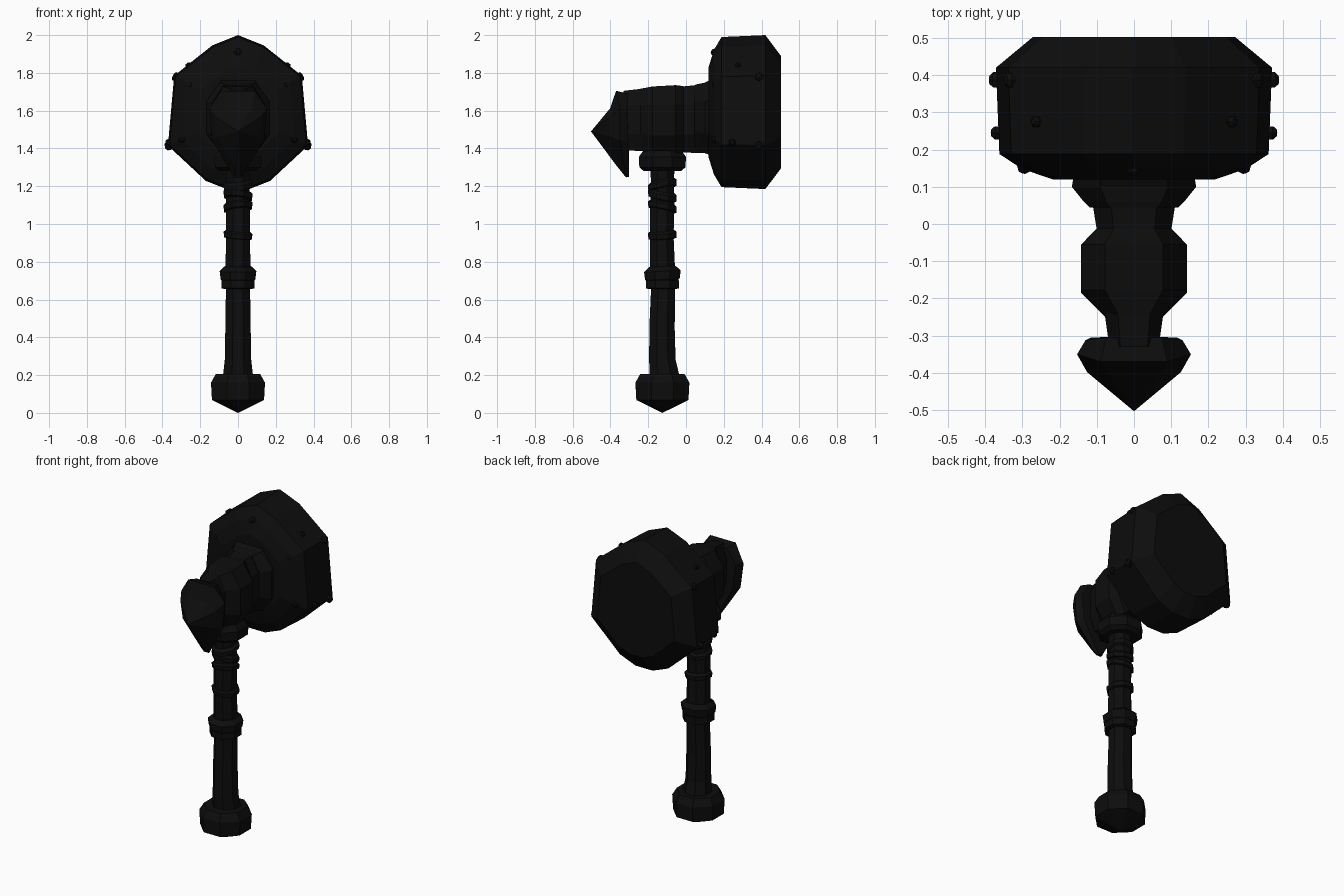
import bpy, bmesh, math
from mathutils import Vector, Matrix

if "Cube" in bpy.data.objects:
    bpy.data.objects.remove(bpy.data.objects["Cube"])

mat = bpy.data.materials.new("dark_iron")
mat.diffuse_color = (0.004, 0.004, 0.004, 1)
mat.use_nodes = True
mat.node_tree.nodes["Principled BSDF"].inputs["Base Color"].default_value = mat.diffuse_color
HY = -0.125          # handle axis in y
HZ = 1.59            # hammer head centre height


def loft(name, rings):
    """Skin a list of equal-sized point rings; a one-point ring closes to a tip."""
    bm = bmesh.new()
    loops = [[bm.verts.new(p) for p in r] for r in rings]
    for a, b in zip(loops, loops[1:]):
        n = max(len(a), len(b))
        for i in range(n):
            j = (i + 1) % n
            if len(a) == 1:
                bm.faces.new((a[0], b[j], b[i]))
            elif len(b) == 1:
                bm.faces.new((a[i], a[j], b[0]))
            else:
                bm.faces.new((a[i], a[j], b[j], b[i]))
    for end in (loops[0], loops[-1]):
        if len(end) > 2:
            bm.faces.new(end)
    bmesh.ops.recalc_face_normals(bm, faces=bm.faces)
    me = bpy.data.meshes.new(name)
    bm.to_mesh(me)
    bm.free()
    me.materials.append(mat)
    ob = bpy.data.objects.new(name, me)
    bpy.context.collection.objects.link(ob)
    return ob


def mirror(half):
    """Complete a right-hand outline (x first) across x = 0."""
    return half + [(-p[0],) + tuple(p[1:]) for p in reversed(half) if p[0] > 1e-6]


def turned(name, profile, sides=8, tilt=(0, 0)):
    """Faceted turning about the handle axis; profile = (radius, z[, y shift])."""
    rings = []
    k = 1 / math.cos(math.pi / sides)
    for r, z, *s in profile:
        cy = HY + (s[0] if s else 0)
        if r == 0:
            rings.append([(0, cy, z)])
            continue
        ring = []
        for i in range(sides):
            a = 2 * math.pi * (i + 0.5) / sides
            x, y = r * k * math.cos(a), r * k * math.sin(a)
            ring.append((x, cy + y, z + tilt[0] * x + tilt[1] * y))
        rings.append(ring)
    return loft(name, rings)


def beam(name, stations):
    """Chamfered rectangular bar along y; stations = (y, half width, z low, z high)."""
    rings = []
    for y, w, lo, hi in stations:
        c, h = w * 0.45, (hi - lo) * 0.27
        half = [(w - c, hi), (w, hi - h), (w, lo + h), (w - c, lo)]
        rings.append([(x, y, z) for x, z in mirror(half)])
    return loft(name, rings)


# Pommel
turned("pommel", [(0, 0), (0.138, 0.068), (0.143, 0.16), (0.118, 0.205), (0.07, 0.205)])

# Shaft with a slight bend
turned("shaft", [(0.08, 0.19, 0.012), (0.07, 0.28, 0.0), (0.067, 0.45, -0.002),
                 (0.064, 0.66, 0.004), (0.066, 0.78, 0), (0.063, 0.94, -0.004),
                 (0.064, 1.1, 0.0), (0.06, 1.22, 0), (0.065, 1.3, 0)])

# Grip collar: two stacked bands
turned("grip_collar_lower", [(0.07, 0.655), (0.088, 0.66), (0.088, 0.70), (0.08, 0.71)])
turned("grip_collar_upper", [(0.08, 0.695), (0.092, 0.71), (0.097, 0.75), (0.07, 0.775)],
       tilt=(0.0, 0.05))

# Leather wraps, tilted
for i, (z, tx, ty) in enumerate([(0.94, -0.08, 0.05), (1.09, 0.1, -0.2),
                                 (1.15, -0.1, -0.2), (1.205, 0.12, 0.2)]):
    turned(f"wrap_{i}", [(0.06, z - 0.02), (0.074, z - 0.014), (0.076, z + 0.012),
                         (0.06, z + 0.026)], tilt=(tx, ty))

# Socket collar under the head
turned("socket_collar", [(0.065, 1.28), (0.098, 1.28), (0.122, 1.30),
                         (0.125, 1.355), (0.1, 1.39)])

# Neck bar, central band and flange against the head
beam("neck", [(-0.33, 0.066, 1.39, 1.705), (-0.2, 0.085, 1.385, 1.72),
              (-0.016, 0.1, 1.378, 1.728), (0.14, 0.125, 1.375, 1.745)])
beam("neck_band", [(-0.247, 0.073, 1.39, 1.715), (-0.177, 0.142, 1.372, 1.728),
                   (-0.055, 0.142, 1.37, 1.735), (-0.012, 0.1, 1.38, 1.73)])
beam("head_flange", [(0.045, 0.12, 1.40, 1.735), (0.06, 0.135, 1.39, 1.74),
                     (0.10, 0.167, 1.375, 1.748), (0.14, 0.16, 1.36, 1.77)])

# Hammer head: rounded hexagon section with chamfered ends
half = [(0, 2.0), (0.137, 1.945), (0.338, 1.785), (0.371, 1.415), (0.17, 1.228), (0.06, 1.185)]
section = mirror(half)


def head_ring(y, s):
    return [(x * s, y, HZ + (z - HZ) * s) for x, z in section]


loft("hammer_head", [head_ring(y, s) for y, s in
                     [(0.12, 0.59), (0.148, 0.81), (0.188, 0.975),
                      (0.42, 1.0), (0.503, 0.73)]])

# Rear-face corner studs and rivets on the sides and front chamfer
def rivet(name, pos, normal, r, h):
    q = Vector((0, 0, 1)).rotation_difference(Vector(normal)).to_matrix()
    rings = []
    for rr, d in ((r, -0.015), (r, h * 0.4), (r * 0.5, h)):
        rings.append([Vector(pos) + q @ Vector((rr * math.cos(a), rr * math.sin(a), d))
                      for a in [i * math.pi / 3 for i in range(6)]])
    loft(name, rings)


for s, side in ((1, "right"), (-1, "left")):
    rivet(f"corner_stud_low_{side}", (s * 0.368, 0.387, 1.415), (s, 0, -0.2), 0.024, 0.02)
    rivet(f"corner_stud_high_{side}", (s * 0.332, 0.387, 1.78), (s, 0, 0.5), 0.024, 0.014)
    rivet(f"side_rivet_low_{side}", (s * 0.366, 0.245, 1.43), (s, 0, 0.1), 0.02, 0.018)
    rivet(f"side_rivet_high_{side}", (s * 0.262, 0.275, 1.84), (s * 0.62, 0, 0.78), 0.016, 0.014)
    rivet(f"front_rivet_high_{side}", (s * 0.25, 0.157, 1.735), (s * 0.4, -1, 0.2), 0.02, 0.018)
    rivet(f"front_rivet_low_{side}", (s * 0.295, 0.155, 1.45), (s * 0.4, -1, -0.2), 0.02, 0.018)
rivet("front_rivet_top", (0, 0.147, 1.91), (0, -1, 0.5), 0.02, 0.014)

# Front spike: faceted point with a fang hanging below
back = [(0.075, -0.305, 1.69), (0.13, -0.312, 1.60), (0.115, -0.305, 1.44), (0.015, -0.302, 1.25)]
rim = [(0.09, -0.37, 1.705), (0.153, -0.35, 1.61), (0.138, -0.35, 1.44), (0.018, -0.318, 1.247)]
inner = [(0.072, -0.402, 1.612), (0.126, -0.398, 1.57), (0.113, -0.393, 1.46), (0.014, -0.365, 1.305)]
loft("front_spike", [mirror(back), mirror(rim), mirror(inner), [(0, -0.503, 1.49)]])
